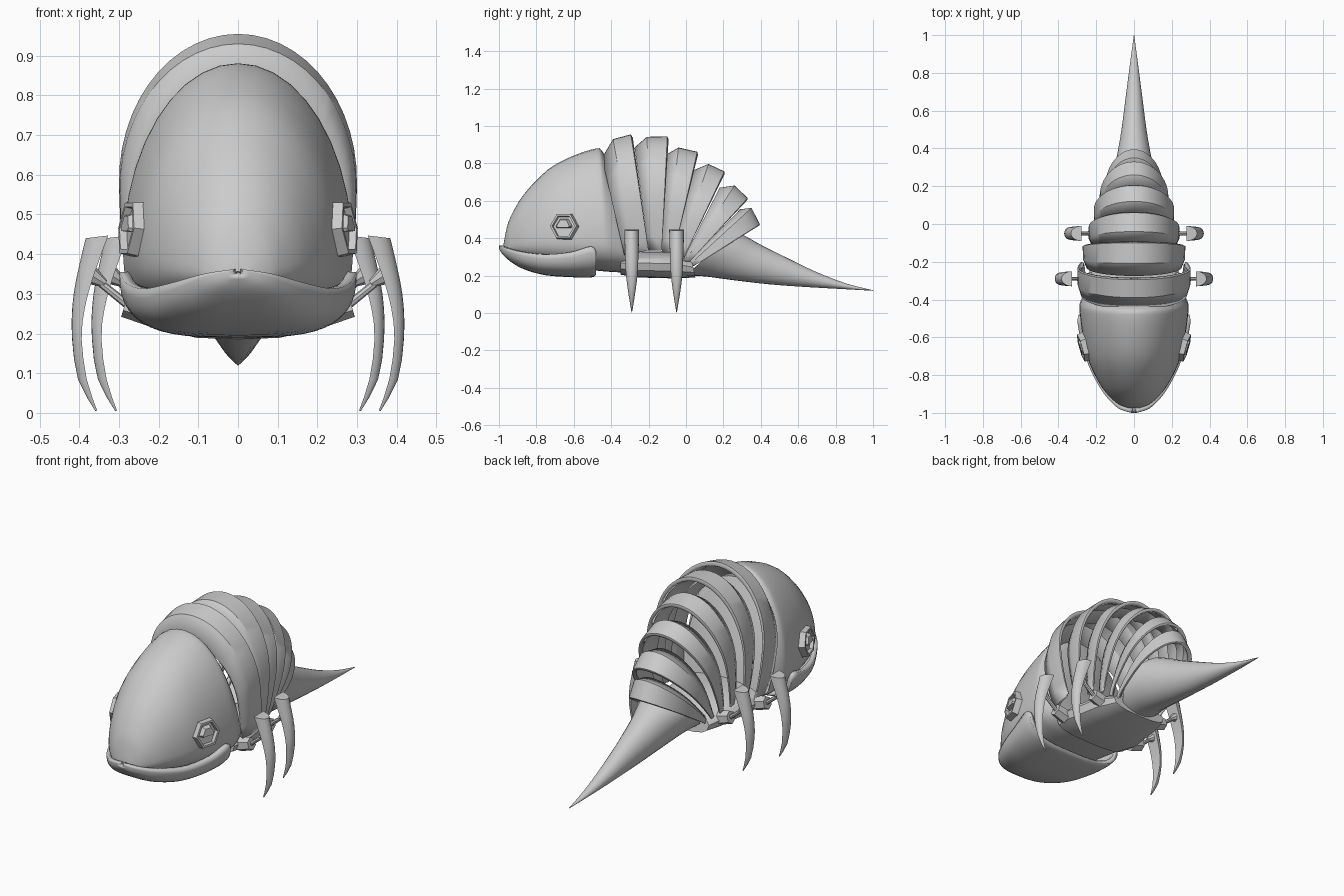
import bpy, bmesh, math
from mathutils import Vector, Matrix

if "Cube" in bpy.data.objects:
    bpy.data.objects.remove(bpy.data.objects["Cube"])


def finish(bm, name, angle=35, fix=False):
    bmesh.ops.recalc_face_normals(bm, faces=bm.faces)
    if fix:  # open shells: make normals face away from the middle
        c = sum((v.co for v in bm.verts), Vector()) / len(bm.verts)
        if sum(f.normal.dot(f.calc_center_median() - c) * f.calc_area() for f in bm.faces) < 0:
            bmesh.ops.reverse_faces(bm, faces=bm.faces)
    me = bpy.data.meshes.new(name)
    bm.to_mesh(me)
    bm.free()
    ob = bpy.data.objects.new(name, me)
    bpy.context.collection.objects.link(ob)
    bpy.ops.object.select_all(action='DESELECT')
    ob.select_set(True)
    bpy.context.view_layer.objects.active = ob
    bpy.ops.object.shade_smooth_by_angle(angle=math.radians(angle))
    return ob


def spline(rows, n):
    """Catmull-Rom interpolation of section rows."""
    out = []
    for i in range(len(rows) - 1):
        p = [rows[max(0, min(len(rows) - 1, i + k))] for k in (-1, 0, 1, 2)]
        for s in range(n):
            t = s / n
            out.append([b + .5 * t * (c - a + t * (2*a - 5*b + 4*c - d + t * (3*(b - c) + d - a)))
                        for a, b, c, d in zip(*p)])
    return out + [list(rows[-1])]


def loft_points(bm, rings, closed, cap):
    vs = [[bm.verts.new(p) for p in r] for r in rings]
    n = len(vs[0])
    for a, b in zip(vs, vs[1:]):
        for i in range(n if closed else n - 1):
            j = (i + 1) % n
            bm.faces.new((a[i], a[j], b[j], b[i]))
    if cap:
        bm.faces.new(vs[0])
        bm.faces.new(vs[-1])


def section(yt, zt, yb, zb, w, m=.3, a0=-180, a1=180, n=32, sq=1.0):
    """Oval from a top point to a bottom point; m = height of widest place."""
    top, bot = Vector((0, yt, zt)), Vector((0, yb, zb))
    mid = bot.lerp(top, m)
    full = a1 - a0 >= 360
    low = 1 if full else max(1e-4, -math.cos(math.radians(a1)))
    pts = []
    for i in range(n if full else n + 1):
        a = math.radians(a0 + (a1 - a0) * i / n)
        u, s = math.cos(a), math.sin(a)
        if u >= 0:
            p = mid + (top - mid) * u
        else:
            p = mid + (bot - mid) * (-u / low) ** sq
            s = math.copysign(abs(s) ** sq, s)
        pts.append(p + Vector((w * s, 0, 0)))
    return pts


def solidify(ob, t):
    mod = ob.modifiers.new('thickness', 'SOLIDIFY')
    mod.thickness, mod.offset = t, -1


# head dome with throat: top y, top z, bottom y, bottom z, half width
head = [(-.975, .37, -.975, .335, .03), (-.96, .45, -.96, .32, .07), (-.935, .52, -.935, .31, .108),
        (-.865, .637, -.865, .29, .17), (-.735, .77, -.735, .26, .237), (-.6, .842, -.6, .24, .27),
        (-.48, .88, -.46, .225, .288), (-.45, .868, -.40, .22, .285), (-.42, .82, -.31, .215, .25)]
bm = bmesh.new()
loft_points(bm, [section(*r, m=.27, n=40, sq=.8) for r in spline(head, 3)], True, True)
finish(bm, 'head', 40)

# scoop shaped lower jaw: y, half width, rim z, bottom z
jaw = [(-1, .012, .362, .345), (-.978, .08, .352, .31), (-.92, .142, .335, .262), (-.85, .19, .322, .228),
       (-.75, .24, .313, .202), (-.62, .28, .325, .192), (-.53, .298, .352, .19), (-.495, .297, .352, .193),
       (-.48, .293, .33, .205)]
bm = bmesh.new()
rings = []
for y, w, zt, zb in spline(jaw, 3):
    ring = []
    for i in range(25):
        a = math.pi * i / 24
        c, s = math.cos(a), math.sin(a)
        ring.append((w * math.copysign(abs(c) ** .6, c), y, zt - (zt - zb) * abs(s) ** .75))
    rings.append(ring)
loft_points(bm, rings, False, False)
bmesh.ops.holes_fill(bm, edges=[], sides=0)
ob = finish(bm, 'lower_jaw', 40)
# the scoop faces down and outward
if sum(p.normal.z * p.area for p in ob.data.polygons) > 0:
    ob.data.flip_normals()
solidify(ob, .025)

# armour bands: front edge, peak, back edge (top y, z), bottom front and back (y, z), half width
bands = [
    ((-.45, .83), (-.39, .93), (-.295, .955), (-.33, .31), (-.20, .335), .300),
    ((-.275, .885), (-.21, .942), (-.10, .945), (-.20, .335), (-.13, .335), .272),
    ((-.10, .85), (-.04, .885), (.06, .862), (-.13, .325), (-.065, .32), .240),
    ((.045, .765), (.12, .797), (.205, .757), (-.07, .31), (-.01, .30), .213),
    ((.18, .67), (.26, .682), (.33, .615), (-.02, .28), (.02, .275), .182),
    ((.29, .555), (.35, .562), (.395, .475), (.005, .265), (.04, .25), .155)]
for k, (f, p, b, bf, bb, w) in enumerate(bands):
    bm = bmesh.new()
    mid = [bf[i] * .6 + bb[i] * .4 for i in (0, 1)]
    lip = Vector(b).lerp(Vector(bb), .03) + Vector((.008, 0))
    rows = [(*f, *bf, w - .02), (*p, *mid, w - .002), (*b, *bb, w), (*lip, *bb, w - .008)]
    loft_points(bm, [section(*r, m=.4, a0=-112, a1=112, n=32) for r in rows], False, False)
    solidify(finish(bm, f'armour_band_{k + 1}', 30, fix=True), .022)

# belly plate
belly = [(-.35, .32, -.35, .205, .225), (-.24, .33, -.26, .19, .235), (-.08, .33, -.06, .185, .205),
         (.03, .29, .05, .19, .165)]
bm = bmesh.new()
loft_points(bm, [section(*r, m=.55, n=16, sq=.7) for r in belly], True, True)
finish(bm, 'belly', 30)

# tail spike
tail = [(.26, .44, .0, .2, .15), (.33, .405, .1, .196, .125), (.40, .365, .25, .176, .097),
        (.54, .295, .45, .153, .067), (.70, .218, .66, .138, .043), (.86, .157, .84, .128, .021),
        (1, .122, 1, .119, .001)]
bm = bmesh.new()
loft_points(bm, [section(*r, m=.5, n=28) for r in spline(tail, 3)], True, True)
finish(bm, 'tail', 40)


def prism(name, a, b, r1, r2, seg):
    """Tapered bar between two points."""
    a, b = Vector(a), Vector(b)
    bm = bmesh.new()
    rot = (b - a).to_track_quat('Z', 'Y').to_matrix().to_4x4()
    bmesh.ops.create_cone(bm, cap_ends=True, segments=seg, radius1=r1, radius2=r2, depth=(b - a).length,
                          matrix=Matrix.Translation((a + b) / 2) @ rot)
    return finish(bm, name, 30)


# blade leg: z of inner edge, inner x, z of outer edge, outer x, half depth
leg = [(.447, .327, .440, .384, .040), (.345, .364, .336, .408, .037), (.265, .386, .262, .418, .034),
       (.185, .394, .185, .418, .029), (.084, .381, .084, .403, .015), (.006, .355, .004, .359, .002)]
for side, tag in ((1, 'right'), (-1, 'left')):
    for y0, dx, pos in ((-.29, 0, 'front'), (-.05, -.05, 'rear')):
        bm = bmesh.new()
        rings = []
        for zi, xi, zo, xo, h in spline(leg, 2):
            ring = []
            for i in range(11):
                a = math.pi * i / 10
                s = math.sin(a)
                ring.append((side * (xi + (xo - xi) * s + dx), y0 + h * math.cos(a), zi + (zo - zi) * s))
            rings.append(ring)
        loft_points(bm, rings, True, True)
        finish(bm, f'{pos}_{tag}_leg', 40)
        # hexagonal hip joint, rod and collar
        x = side * (.285 + dx)
        prism(f'{pos}_{tag}_hip', (x - side * .07, y0, .255), (x, y0, .275), .038, .034, 6)
        end = (side * (.375 + dx), y0, .35)
        prism(f'{pos}_{tag}_rod', (x - side * .01, y0, .27), end, .011, .009, 8)
        prism(f'{pos}_{tag}_collar', (side * (.335 + dx), y0, .325), end, .01, .026, 8)

    # hexagonal eye: rim with recess, and heavy lid over the upper half
    nrm = Vector((side, -.28, .12)).normalized()
    tan = nrm.cross(Vector((0, 0, 1))).normalized() * -side
    up = (Vector((0, 0, 1)) - nrm * nrm.z).normalized()
    M = Matrix((up, tan, nrm)).transposed().to_4x4()
    M.translation = Vector((side * .258, -.65, .463))
    bm = bmesh.new()
    bmesh.ops.create_cone(bm, cap_ends=True, segments=6, radius1=.082, radius2=.074, depth=.05)
    top = max(bm.faces, key=lambda f: f.calc_center_median().z)
    bmesh.ops.inset_region(bm, faces=[top], thickness=.012)
    bmesh.ops.inset_region(bm, faces=[top], thickness=.003, depth=-.018)
    bm.transform(M)
    finish(bm, f'{tag}_eye', 20)
    bm = bmesh.new()
    bmesh.ops.create_cone(bm, cap_ends=True, segments=6, radius1=.06, radius2=.035, depth=.05)
    cut = bmesh.ops.bisect_plane(bm, geom=bm.verts[:] + bm.edges[:] + bm.faces[:], plane_co=(-.008, 0, 0),
                                 plane_no=(1, 0, 0), clear_inner=True)
    bmesh.ops.holes_fill(bm, edges=bm.edges[:], sides=0)
    bm.transform(M @ Matrix.Translation((0, 0, .004)))
    finish(bm, f'{tag}_eyelid', 20)
